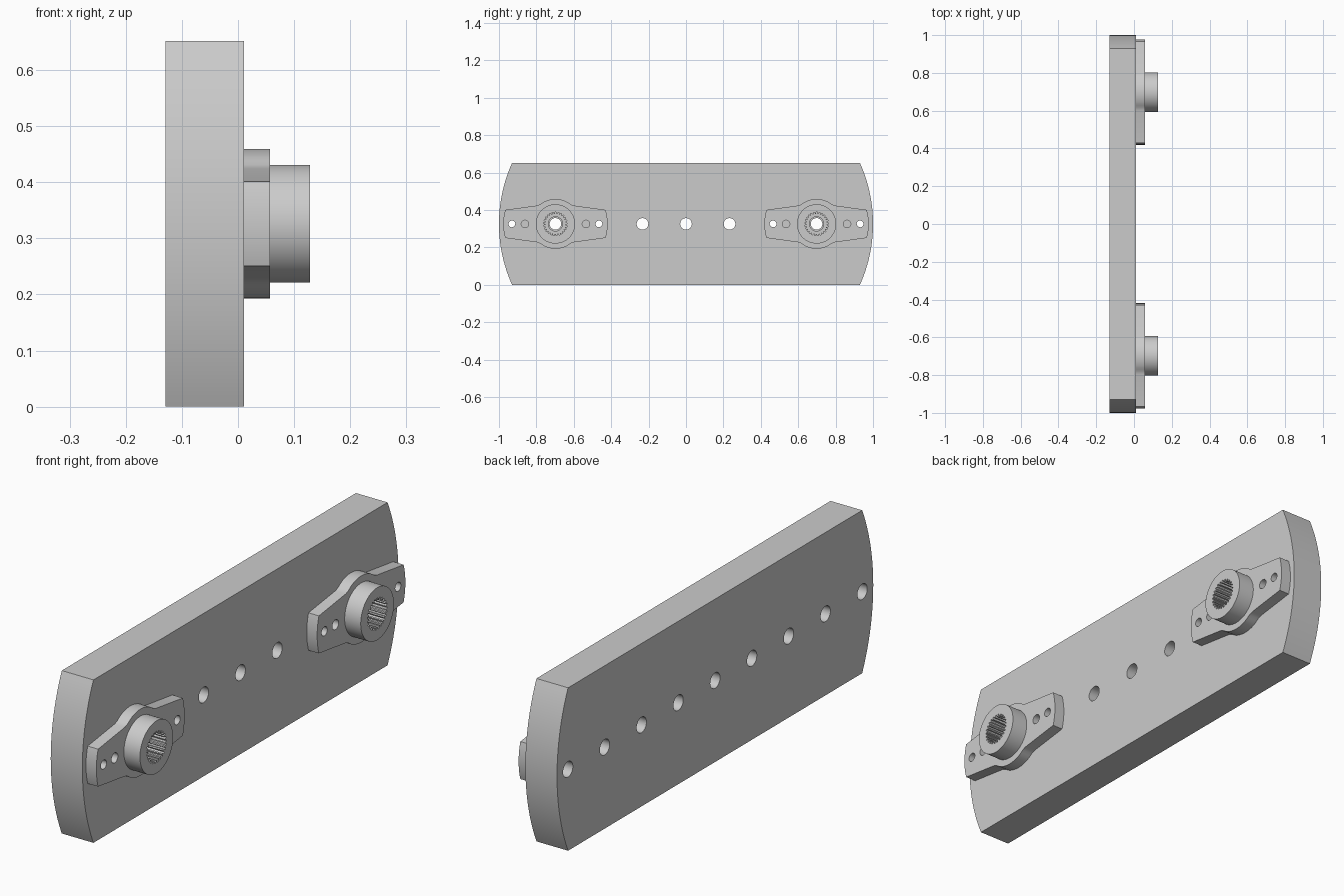
import bpy, bmesh
from math import sin, cos, pi, radians, asin

if "Cube" in bpy.data.objects:
    bpy.data.objects.remove(bpy.data.objects["Cube"])

grey = bpy.data.materials.new("light grey")
grey.use_nodes = True
grey.diffuse_color = (0.6, 0.6, 0.6, 1)
grey.node_tree.nodes["Principled BSDF"].inputs["Base Color"].default_value = (0.6, 0.6, 0.6, 1)

MID = 0.326           # height of the hole row
BACK, FACE = -0.129, 0.011
SEAT, ARM, HUB = 0.035, 0.057, 0.128
PITCH = 0.2327        # spacing of the plate holes


def circle(r, y=0, n=40):
    return [(y + r * cos(2 * pi * i / n), r * sin(2 * pi * i / n)) for i in range(n)]


def bulged_end(tip, sagitta, half, n=16):
    """Arc at the +y end, from the lower corner to the upper one."""
    r = (half ** 2 + sagitta ** 2) / (2 * sagitta)
    a = asin(half / r)
    return [(tip - r + r * cos(t), r * sin(t)) for t in (a * (2 * i / n - 1) for i in range(n + 1))]


def turned(pts):
    return [(-y, -z) for y, z in pts]


def extrude(name, loops, x0, x1, centre=0):
    """Extrude an outline with holes along x."""
    bm = bmesh.new()
    rims = ([], [])
    for loop in loops:
        rings = [[bm.verts.new((x, centre + y, MID + z)) for y, z in loop] for x in (x0, x1)]
        for i in range(len(loop)):
            a, b = rings[0][i - 1], rings[0][i]
            c, d = rings[1][i], rings[1][i - 1]
            bm.faces.new((a, b, c, d))
            rims[0].append(bm.edges.get((a, b)))
            rims[1].append(bm.edges.get((c, d)))
    for rim in rims:
        bmesh.ops.triangle_fill(bm, edges=rim, use_beauty=True)
    bmesh.ops.recalc_face_normals(bm, faces=bm.faces)
    mesh = bpy.data.meshes.new(name)
    bm.to_mesh(mesh)
    bm.free()
    mesh.materials.append(grey)
    ob = bpy.data.objects.new(name, mesh)
    bpy.context.collection.objects.link(ob)
    bpy.ops.object.select_all(action='DESELECT')
    ob.select_set(True)
    bpy.context.view_layer.objects.active = ob
    bpy.ops.object.shade_smooth_by_angle(angle=radians(25))


# Main plate with rounded ends and a row of nine holes
end = bulged_end(1, 0.07, MID, 32)
plate_holes = [circle(0.031, PITCH * i) for i in range(-4, 5)]
extrude("plate", [end + turned(end)] + plate_holes, BACK, FACE)

# Horn outline: arm end, fillet, crown of the central boss, then the same turned half round
fillet = [(0.1, 0.098), (0.09, 0.101), (0.081, 0.105), (0.071, 0.112)]
crown = [(0.133 * cos(radians(a)), 0.133 * sin(radians(a))) for a in range(63, 118, 3)]
half = bulged_end(0.279, 0.011, 0.075) + fillet + crown + [(-y, z) for y, z in reversed(fillet)]
horn_outline = half + turned(half)

# Toothed bore
TEETH = 25
spline = []
for i in range(TEETH):
    for step, r in ((0, 0.063), (0.35, 0.063), (0.5, 0.054), (0.85, 0.054)):
        a = 2 * pi * (i + step) / TEETH
        spline.append((r * cos(a), r * sin(a)))

arm_holes = [circle(r, s * y, 24) for s in (-1, 1) for y, r in ((0.163, 0.02), (PITCH, 0.018))]

for side, y in (("front", -3 * PITCH), ("back", 3 * PITCH)):
    extrude(side + "_horn_arm", [horn_outline, spline] + arm_holes, FACE, ARM, y)
    extrude(side + "_horn_hub", [circle(0.105, n=64), spline], ARM, HUB, y)
    extrude(side + "_horn_screw_seat", [circle(0.07), circle(0.038)], FACE, SEAT, y)
